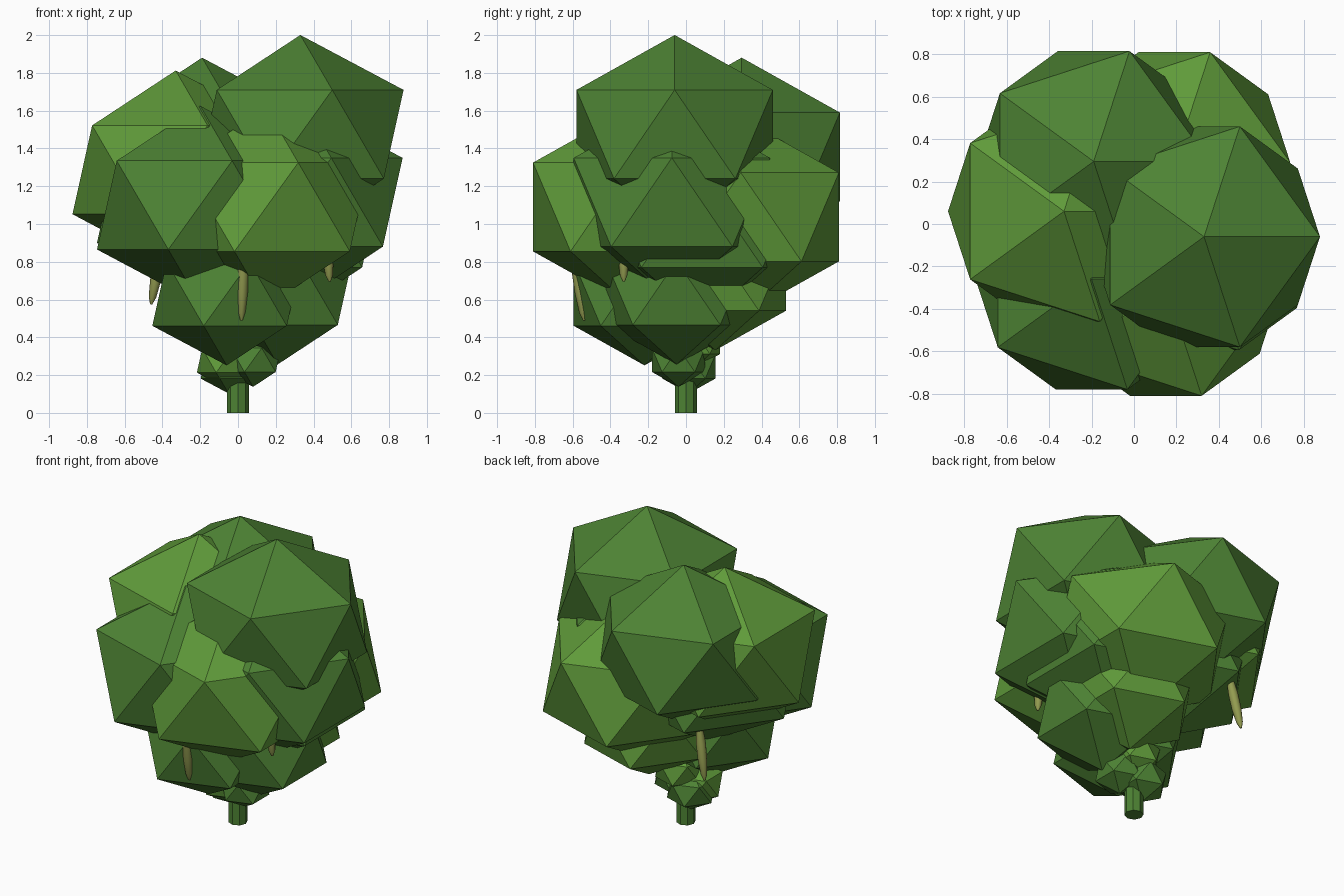
import bpy, bmesh, math
from mathutils import Vector

if "Cube" in bpy.data.objects:
    bpy.data.objects.remove(bpy.data.objects["Cube"])


def material(name, rgb):
    m = bpy.data.materials.new(name)
    m.diffuse_color = (*rgb, 1)
    m.use_nodes = True
    m.node_tree.nodes["Principled BSDF"].inputs["Base Color"].default_value = m.diffuse_color
    return m


DARK = material("dark_green", (0.075, 0.225, 0.034))
LIGHT = material("light_green", (0.115, 0.325, 0.042))
POD = material("olive_yellow", (0.29, 0.33, 0.08))


def finish(bm, name, mat):
    bmesh.ops.recalc_face_normals(bm, faces=bm.faces)
    mesh = bpy.data.meshes.new(name)
    bm.to_mesh(mesh)
    bm.free()
    mesh.materials.append(mat)
    ob = bpy.data.objects.new(name, mesh)
    bpy.context.collection.objects.link(ob)
    return ob


def clump(name, center, r, mat):
    """Slightly squashed icosahedron of foliage."""
    bm = bmesh.new()
    bmesh.ops.create_icosphere(bm, subdivisions=1, radius=r)
    ob = finish(bm, name, mat)
    for v in ob.data.vertices:
        v.co.z *= 0.86
        v.co += Vector(center)


def pod(name, top, tip):
    """Hanging tapered pod between two points."""
    top, tip = Vector(top), Vector(tip)
    axis = tip - top
    u = axis.cross(Vector((0, 1, 0))).normalized()
    w = axis.cross(u).normalized()
    bm = bmesh.new()
    rings = []
    for t, r in ((0, 0.022), (0.3, 0.03), (0.6, 0.029), (0.88, 0.02), (1, 0.006)):
        c = top + axis * t
        rings.append([bm.verts.new(c + r * (u * math.cos(a) + w * math.sin(a)))
                      for a in (i * math.tau / 8 for i in range(8))])
    for a, b in zip(rings, rings[1:]):
        for i in range(8):
            bm.faces.new((a[i], a[(i + 1) % 8], b[(i + 1) % 8], b[i]))
    bm.faces.new(rings[0])
    bm.faces.new(rings[-1])
    ob = finish(bm, name, POD)
    for p in ob.data.polygons:
        p.use_smooth = len(p.vertices) == 4


# Trunk
bm = bmesh.new()
bmesh.ops.create_cone(bm, cap_ends=True, segments=8, radius1=0.058, radius2=0.058, depth=0.5)
bmesh.ops.translate(bm, verts=bm.verts, vec=(0, 0, 0.25))
finish(bm, "trunk", DARK)

# Large crown clumps
R = 0.611
clump("crown_top", (0.33, -0.06, 1.475), R, DARK)
clump("crown_back", (-0.19, 0.295, 1.355), R, DARK)
clump("crown_left", (-0.33, 0.06, 1.287), R, LIGHT)
clump("crown_front_left", (-0.20, -0.26, 1.10), R, DARK)
clump("crown_front_right", (0.15, -0.29, 1.09), R, LIGHT)
clump("crown_right", (0.325, -0.075, 1.115), R, DARK)
clump("crown_back_right", (0.19, 0.29, 1.037), R, LIGHT)
clump("crown_inner_left", (-0.20, 0.03, 1.135), R, DARK)
clump("crown_inner_right", (0.215, 0.085, 1.005), R, DARK)

# Middle clumps
clump("middle_front", (-0.06, -0.22, 0.63), 0.44, DARK)
clump("middle_right", (0.21, -0.05, 0.635), 0.44, DARK)
clump("middle_back", (0.165, 0.155, 0.71), 0.44, LIGHT)

# Small clumps around the trunk
clump("low_right", (0.08, -0.04, 0.28), 0.165, DARK)
clump("low_left", (-0.07, -0.03, 0.277), 0.165, LIGHT)
clump("low_back", (-0.05, 0.015, 0.245), 0.165, DARK)
clump("low_upper", (0.02, 0.04, 0.375), 0.165, LIGHT)

# Hanging pods
pod("pod_front", (0.03, -0.59, 0.86), (0.018, -0.54, 0.49))
pod("pod_left", (-0.40, 0.43, 0.90), (-0.46, 0.46, 0.575))
pod("pod_right", (0.465, -0.33, 0.98), (0.485, -0.33, 0.695))
